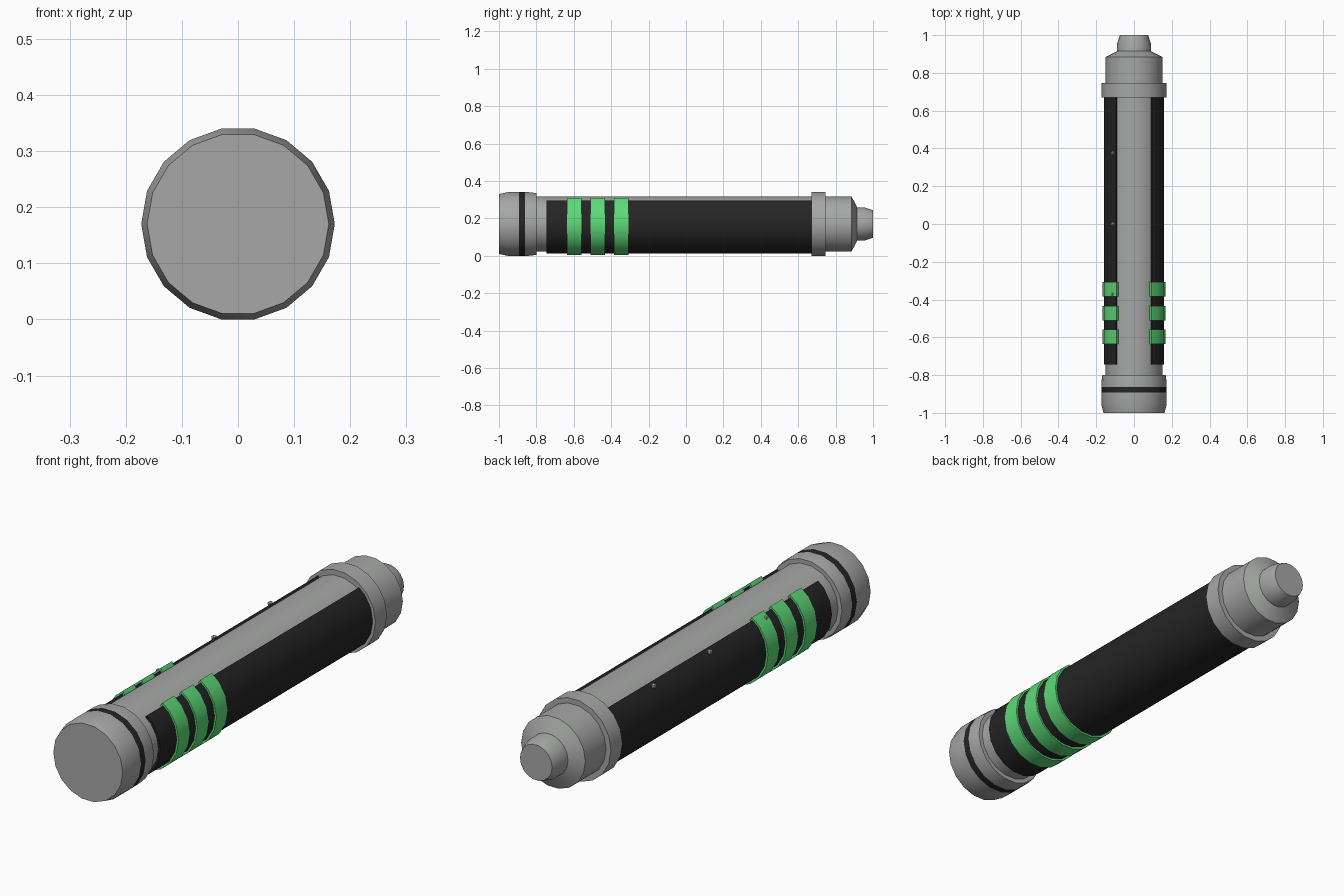
import bpy, bmesh
from math import sin, cos, radians

if "Cube" in bpy.data.objects:
    bpy.data.objects.remove(bpy.data.objects["Cube"], do_unlink=True)

SIDES = 18
STEP = 360 // SIDES
AXIS_Z = 0.17


def material(name, color):
    m = bpy.data.materials.new(name)
    m.use_nodes = True
    m.diffuse_color = (*color, 1)
    m.node_tree.nodes["Principled BSDF"].inputs["Base Color"].default_value = (*color, 1)
    return m


GREY = material("grey metal", (0.38, 0.39, 0.38))
BLACK = material("black rubber", (0.018, 0.018, 0.018))
GREEN = material("green band", (0.11, 0.70, 0.19))


def finish(name, bm, mats):
    bmesh.ops.recalc_face_normals(bm, faces=bm.faces)
    mesh = bpy.data.meshes.new(name)
    bm.to_mesh(mesh)
    bm.free()
    for m in mats:
        mesh.materials.append(m)
    ob = bpy.data.objects.new(name, mesh)
    bpy.context.collection.objects.link(ob)
    bpy.ops.object.select_all(action="DESELECT")
    ob.select_set(True)
    bpy.context.view_layer.objects.active = ob
    bpy.ops.object.shade_smooth_by_angle(angle=radians(25))
    return ob


def point(bm, r, angle, y):
    a = radians(angle)
    return bm.verts.new((r * cos(a), y, AXIS_Z + r * sin(a)))


def lathe(name, profile, mats, dark_segment=None):
    """Turn (y, radius) points around the long axis and cap both ends."""
    bm = bmesh.new()
    rings = [[point(bm, r, i * STEP, y) for i in range(SIDES)] for y, r in profile]
    for s, (a, b) in enumerate(zip(rings, rings[1:])):
        for i in range(SIDES):
            j = (i + 1) % SIDES
            f = bm.faces.new((a[i], a[j], b[j], b[i]))
            f.material_index = int(s == dark_segment)
    bm.faces.new(rings[0])
    bm.faces.new(rings[-1])
    return finish(name, bm, mats)


def sleeve(name, y0, y1, r, inner, edge, mat):
    """Closed shell wrapped under the body, open between the two top edges."""
    edge_r = cos(radians(STEP / 2)) / cos(radians(edge - 50))
    arc = [(edge, edge_r)] + [(a, 1) for a in range(40, -221, -STEP)] + [(180 - edge, edge_r)]
    outline = [(r * k, a) for a, k in arc] + [(inner * k, a) for a, k in reversed(arc)]
    bm = bmesh.new()
    front, back = [[point(bm, q, a, y) for q, a in outline] for y in (y0, y1)]
    n, m = len(outline), len(arc)
    for i in range(n):
        j = (i + 1) % n
        bm.faces.new((front[i], front[j], back[j], back[i]))
    for ring in (front, back):
        for i in range(m - 1):
            bm.faces.new((ring[i], ring[i + 1], ring[n - 2 - i], ring[n - 1 - i]))
    return finish(name, bm, [mat])


# Metal core and end pieces
lathe("body_tube", [(-0.82, 0.15), (0.70, 0.15)], [GREY])
lathe("end_cap", [(-1, 0.162), (-0.955, 0.1725), (-0.893, 0.1725), (-0.862, 0.1725),
                  (-0.84, 0.1725), (-0.80, 0.168)], [GREY, BLACK], dark_segment=2)
lathe("collar", [(0.67, 0.1725), (0.747, 0.1725)], [GREY])
lathe("shoulder", [(0.70, 0.15), (0.885, 0.15), (0.915, 0.09)], [GREY])
lathe("nozzle", [(0.90, 0.09), (0.955, 0.09), (1.0, 0.075)], [GREY])

# Rubber grip with three bands
sleeve("grip", -0.745, 0.68, 0.16, 0.145, 53, BLACK)
for i in range(3):
    y = -0.636 + i * 0.126
    sleeve(f"band_{i + 1}", y, y + 0.077, 0.168, 0.15, 56, GREEN)

# Small studs along one edge of the grip
for i, y in enumerate((-0.37, 0.0, 0.375)):
    bm = bmesh.new()
    bmesh.ops.create_icosphere(bm, subdivisions=1, radius=0.012)
    bmesh.ops.translate(bm, verts=bm.verts, vec=(-0.112, y, 0.285))
    finish(f"stud_{i + 1}", bm, [GREY])
